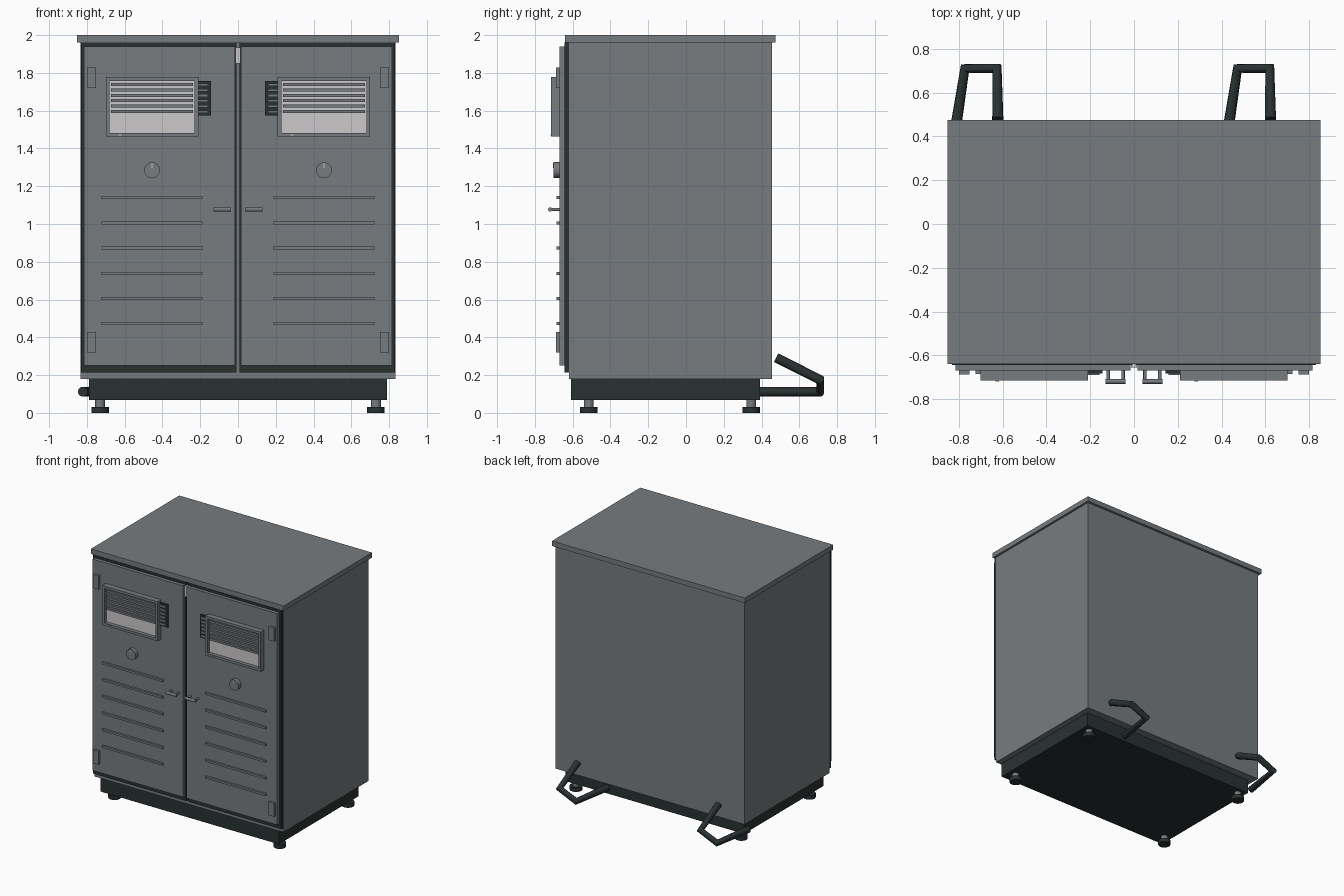
import bpy
import bmesh
from math import radians
from mathutils import Matrix, Vector

cube = bpy.data.objects.get("Cube")
if cube:
    bpy.data.objects.remove(cube, do_unlink=True)


def material(name, rgb):
    m = bpy.data.materials.new(name)
    m.use_nodes = True
    colour = (*rgb, 1)
    m.diffuse_color = colour
    m.node_tree.nodes["Principled BSDF"].inputs["Base Color"].default_value = colour
    return m


GREY = material("steel grey", (0.185, 0.2, 0.215))
DARK = material("dark green black", (0.022, 0.031, 0.03))
LIGHT = material("light grey", (0.6, 0.58, 0.58))


def add_object(name, bm, *mats):
    mesh = bpy.data.meshes.new(name)
    bm.to_mesh(mesh)
    bm.free()
    for m in mats:
        mesh.materials.append(m)
    obj = bpy.data.objects.new(name, mesh)
    bpy.context.collection.objects.link(obj)
    return obj


def box_mesh(x, y, z):
    """Box from (min, max) pairs, in any order."""
    lo = Vector((min(x), min(y), min(z)))
    hi = Vector((max(x), max(y), max(z)))
    bm = bmesh.new()
    bmesh.ops.create_cube(bm, size=1, matrix=Matrix.Translation((lo + hi) / 2)
                          @ Matrix.Diagonal((*(hi - lo), 1)))
    return bm


def box(name, x, y, z, mat=GREY):
    return add_object(name, box_mesh(x, y, z), mat)


def smooth(obj):
    bpy.ops.object.select_all(action="DESELECT")
    obj.select_set(True)
    bpy.context.view_layer.objects.active = obj
    bpy.ops.object.shade_smooth_by_angle(angle=radians(40))


def cylinder(name, centre, radius, depth, axis="Z", mat=GREY, sides=32):
    turn = {"X": Matrix.Rotation(radians(90), 4, "Y"),
            "Y": Matrix.Rotation(radians(90), 4, "X"),
            "Z": Matrix.Identity(4)}[axis]
    bm = bmesh.new()
    bmesh.ops.create_cone(bm, cap_ends=True, segments=sides, radius1=radius,
                          radius2=radius, depth=depth,
                          matrix=Matrix.Translation(centre) @ turn)
    smooth(add_object(name, bm, mat))


def tube(name, points, radius, mat):
    curve = bpy.data.curves.new(name, "CURVE")
    curve.dimensions = "3D"
    curve.bevel_depth = radius
    curve.bevel_resolution = 4
    curve.use_fill_caps = True
    spline = curve.splines.new("POLY")
    spline.points.add(len(points) - 1)
    for p, co in zip(spline.points, points):
        p.co = (*co, 1)
    curve.materials.append(mat)
    obj = bpy.data.objects.new(name, curve)
    bpy.context.collection.objects.link(obj)
    bpy.ops.object.select_all(action="DESELECT")
    obj.select_set(True)
    bpy.context.view_layer.objects.active = obj
    bpy.ops.object.convert(target="MESH")
    smooth(bpy.context.object)


def window_frame(name, x, y, z):
    """Box whose front is inset and pushed in, with a light pane at the back."""
    bm = box_mesh(x, y, z)
    bm.faces.ensure_lookup_table()
    bm.normal_update()
    front = min(bm.faces, key=lambda f: f.calc_center_median().y)
    bmesh.ops.inset_region(bm, faces=[front], thickness=0.027)
    pane = bmesh.ops.extrude_discrete_faces(bm, faces=[front])["faces"][0]
    bmesh.ops.translate(bm, verts=pane.verts, vec=(0, 0.03, 0))
    pane.material_index = 1
    add_object(name, bm, GREY, LIGHT)


# Cabinet shell, lid and plinth
box("cabinet_body", (-0.835, 0.835), (-0.62, 0.456), (0.18, 1.96))
box("cabinet_top", (-0.852, 0.852), (-0.64, 0.475), (1.96, 2.0))
box("plinth", (-0.788, 0.788), (-0.61, 0.393), (0.068, 0.18), DARK)
box("door_latch", (-0.014, 0.014), (-0.655, -0.62), (1.85, 1.935), LIGHT)

# Levelling feet
for x in (-0.73, 0.73):
    for y in (-0.515, 0.345):
        cylinder("foot_pad", (x, y, 0.016), 0.046, 0.032, mat=DARK)
        cylinder("foot_stem", (x, y, 0.05), 0.026, 0.04)

# Doors with everything mounted on them
DOOR = -0.67
for s, side in ((-1, "right"), (1, "left")):
    def sx(a, b):
        return (s * a, s * b)

    box(side + "_door_gasket", sx(0.007, 0.832), (-0.643, -0.62), (0.213, 1.96), DARK)
    box(side + "_door", sx(0.016, 0.815), (DOOR, -0.64), (0.252, 1.94))
    for z in (0.32, 1.72):
        box(side + "_hinge", sx(0.752, 0.8), (-0.688, DOOR), (z, z + 0.108))

    # Display window with slats over its upper part
    window_frame(side + "_window_frame", sx(0.21, 0.7), (-0.714, DOOR), (1.462, 1.777))
    for i in range(6):
        z = 1.588 + i * 0.0285
        box(side + "_window_slat", sx(0.237, 0.673), (-0.705, -0.69), (z, z + 0.016))

    # Ribbed vent beside the window
    box(side + "_vent", sx(0.143, 0.21), (-0.682, DOOR), (1.575, 1.758), DARK)
    for i in range(6):
        z = 1.588 + i * 0.0285
        box(side + "_vent_rib", sx(0.158, 0.21), (-0.69, -0.68), (z, z + 0.014))

    # Knob with pointer
    cylinder(side + "_knob", (s * 0.455, -0.685, 1.285), 0.042, 0.034, "Y")
    box(side + "_knob_pointer", sx(0.452, 0.458), (-0.704, -0.7), (1.297, 1.322), LIGHT)

    # Horizontal louvres
    for i in range(6):
        z = 0.472 + i * 0.1335
        box(side + "_louvre", sx(0.187, 0.723), (-0.686, DOOR), (z - 0.008, z + 0.008))

    # Pull handle
    cylinder(side + "_pull_bar", (s * 0.084, -0.719, 1.077), 0.011, 0.092, "X", sides=16)
    for x in (0.05, 0.118):
        cylinder(side + "_pull_post", (s * x, -0.693, 1.077), 0.008, 0.05, "Y", sides=16)

    # Small indicator under the window
    x = s * 0.455 - 0.17
    box(side + "_indicator", (x - 0.008, x + 0.008), (-0.718, -0.714), (1.468, 1.473), LIGHT)

# Bent tube handles at the back
for shift, side in ((0, "right"), (1.245, "left")):
    path = [(-0.822, 0.39, 0.112), (-0.772, 0.71, 0.112),
            (-0.625, 0.71, 0.175), (-0.622, 0.478, 0.292)]
    tube(side + "_back_handle", [(x + shift, y, z) for x, y, z in path], 0.026, DARK)
